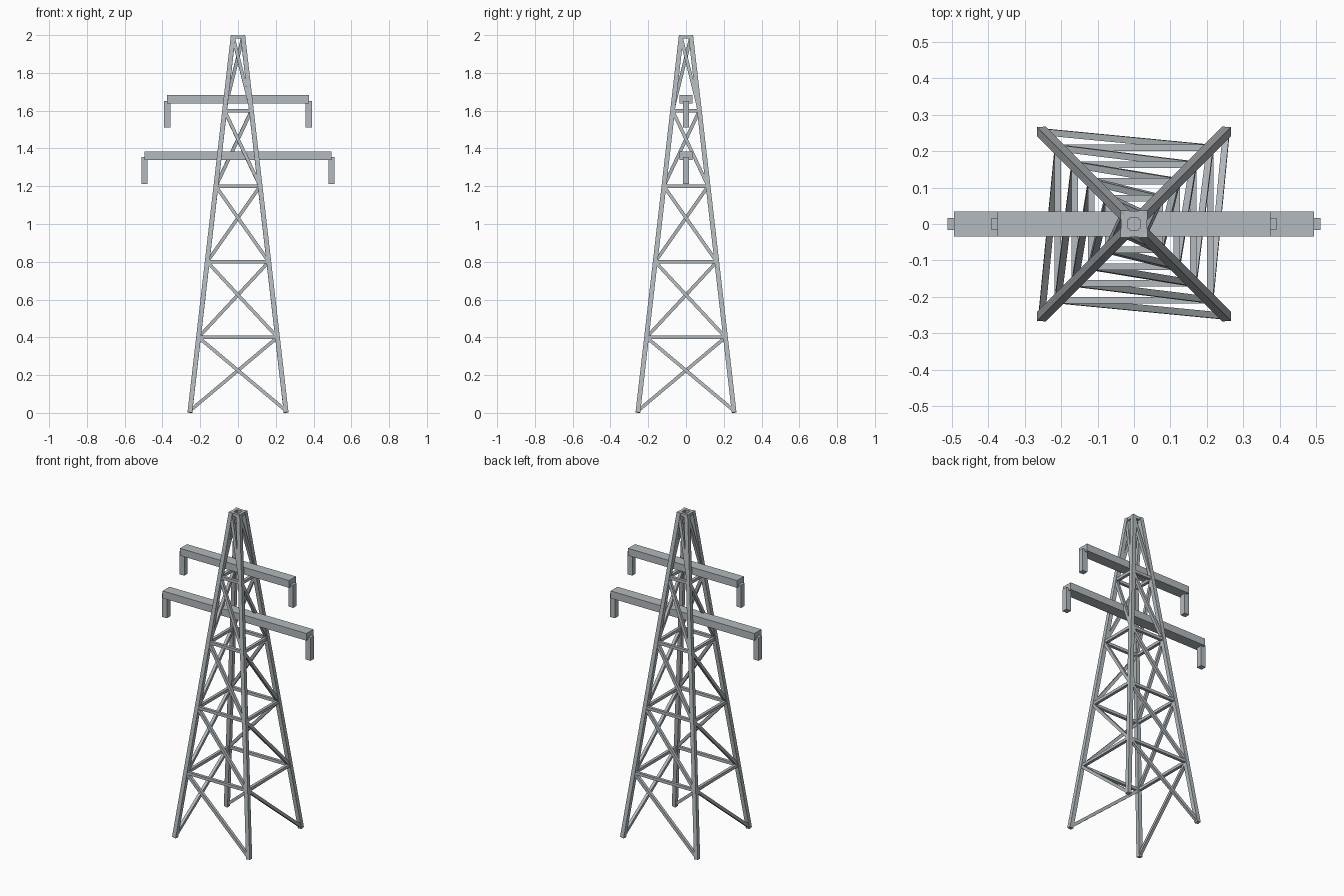
import bpy, bmesh
from mathutils import Vector, Matrix

if "Cube" in bpy.data.objects:
    bpy.data.objects.remove(bpy.data.objects["Cube"])

steel = bpy.data.materials.new("galvanised steel grey")
steel.diffuse_color = (0.45, 0.49, 0.51, 1)
steel.use_nodes = True
steel.node_tree.nodes["Principled BSDF"].inputs["Base Color"].default_value = steel.diffuse_color


def finish(name, bm):
    me = bpy.data.meshes.new(name)
    bm.to_mesh(me)
    bm.free()
    me.materials.append(steel)
    ob = bpy.data.objects.new(name, me)
    bpy.context.collection.objects.link(ob)


def bar(bm, a, b, s):
    """Square bar of side s from a to b, kept as axis-aligned as possible."""
    z = (b - a).normalized()
    ref = Vector((1, 0, 0)) if abs(z.x) < 0.5 else Vector((0, 1, 0))
    y = z.cross(ref).normalized()
    x = y.cross(z)
    rot = Matrix((x, y, z)).transposed().to_4x4()
    mat = Matrix.Translation((a + b) / 2) @ rot @ Matrix.Diagonal((s, s, (b - a).length, 1))
    bmesh.ops.create_cube(bm, size=1, matrix=mat)


def box(name, x0, x1, y, z0, z1):
    bm = bmesh.new()
    mat = Matrix.Translation(((x0 + x1) / 2, 0, (z0 + z1) / 2)) @ Matrix.Diagonal((x1 - x0, 2 * y, z1 - z0, 1))
    bmesh.ops.create_cube(bm, size=1, matrix=mat)
    finish(name, bm)


# corners run clockwise seen from above
CORNERS = [(-1, 1), (1, 1), (1, -1), (-1, -1)]


def corner(i, z):
    r = 0.255 - 0.115 * z
    cx, cy = CORNERS[i % 4]
    return Vector((cx * r, cy * r, z))


# four tapering legs
bm = bmesh.new()
for i in range(4):
    bar(bm, corner(i, 0.002), corner(i, 1.998), 0.025)
finish("legs", bm)

# horizontal rings
bm = bmesh.new()
for z in (0.4, 0.8, 1.2, 1.6, 1.99):
    for i in range(4):
        bar(bm, corner(i, z), corner(i + 1, z), 0.018)
finish("horizontal_braces", bm)

# one diagonal per face and level, climbing clockwise
bm = bmesh.new()
for k in range(5):
    for i in range(4):
        bar(bm, corner(i, max(0.4 * k, 0.012)), corner(i + 1, min(0.4 * k + 0.4, 1.99)), 0.018)
finish("diagonal_braces", bm)

# crossarms with hanging insulators at both ends
for name, half, top in (("lower", 0.495, 1.385), ("upper", 0.375, 1.682)):
    box(name + "_crossarm", -half, half, 0.034, top - 0.045, top)
    for side, label in ((-1, "left"), (1, "right")):
        c = side * half
        box(f"{name}_{label}_insulator", c - 0.017, c + 0.017, 0.017, top - 0.172, top - 0.03)
